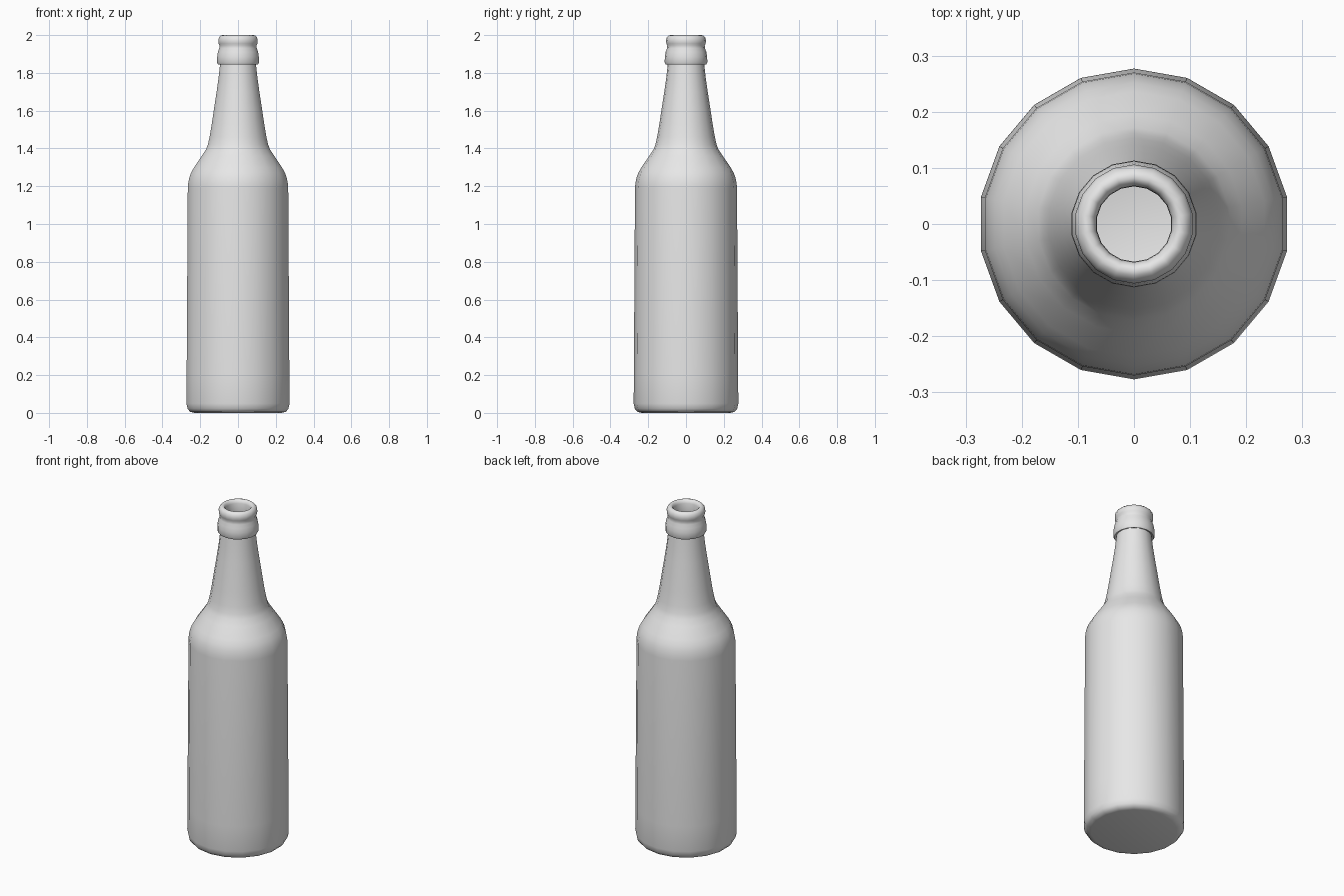
import bpy
import bmesh
import math

cube = bpy.data.objects.get("Cube")
if cube:
    bpy.data.objects.remove(cube, do_unlink=True)

SIDES = 18

glass = bpy.data.materials.new("grey glass")
glass.use_nodes = True
GREY = (0.8, 0.8, 0.8, 1.0)
glass.diffuse_color = GREY
glass.node_tree.nodes["Principled BSDF"].inputs["Base Color"].default_value = GREY


def lathe(name, profile, material):
    """Spin a (radius, height) profile about z, closing it at both ends."""
    bm = bmesh.new()
    rings = []
    for r, z in profile:
        ring = []
        for i in range(SIDES):
            a = math.pi / 2 + 2 * math.pi * i / SIDES
            ring.append(bm.verts.new((r * math.cos(a), r * math.sin(a), z)))
        rings.append(ring)
    for low, high in zip(rings, rings[1:]):
        for i in range(SIDES):
            j = (i + 1) % SIDES
            bm.faces.new((low[i], low[j], high[j], high[i]))
    bm.faces.new(rings[0][::-1])
    bm.faces.new(rings[-1])
    mesh = bpy.data.meshes.new(name)
    bm.to_mesh(mesh)
    bm.free()
    mesh.materials.append(material)
    obj = bpy.data.objects.new(name, mesh)
    bpy.context.collection.objects.link(obj)
    bpy.ops.object.select_all(action="DESELECT")
    obj.select_set(True)
    bpy.context.view_layer.objects.active = obj
    bpy.ops.object.shade_smooth_by_angle(angle=math.radians(50))
    return obj


# Outside from the base up to the lip, then down the inside to the floor
base = [(0.235, 0.0), (0.258, 0.006), (0.271, 0.022), (0.277, 0.05)]
body = [(0.276, 0.2), (0.270, 1.19)]
shoulder = [(0.268, 1.215), (0.262, 1.245), (0.252, 1.272), (0.236, 1.30),
            (0.195, 1.36), (0.172, 1.395), (0.162, 1.42)]
neck = [(0.153, 1.46), (0.141, 1.53), (0.129, 1.61), (0.115, 1.70),
        (0.105, 1.77), (0.096, 1.85)]
collar = [(0.108, 1.845), (0.113, 1.855), (0.112, 1.885), (0.108, 1.91),
          (0.101, 1.93), (0.099, 1.945)]
lip = [(0.104, 1.955), (0.106, 1.972), (0.102, 1.988), (0.092, 1.998),
       (0.082, 2.0), (0.073, 1.994), (0.068, 1.98)]
inside = [(0.067, 1.94), (0.070, 1.85), (0.103, 1.61), (0.137, 1.42),
          (0.210, 1.30), (0.243, 1.19), (0.248, 0.06), (0.215, 0.03)]

lathe("bottle", base + body + shoulder + neck + collar + lip + inside, glass)
